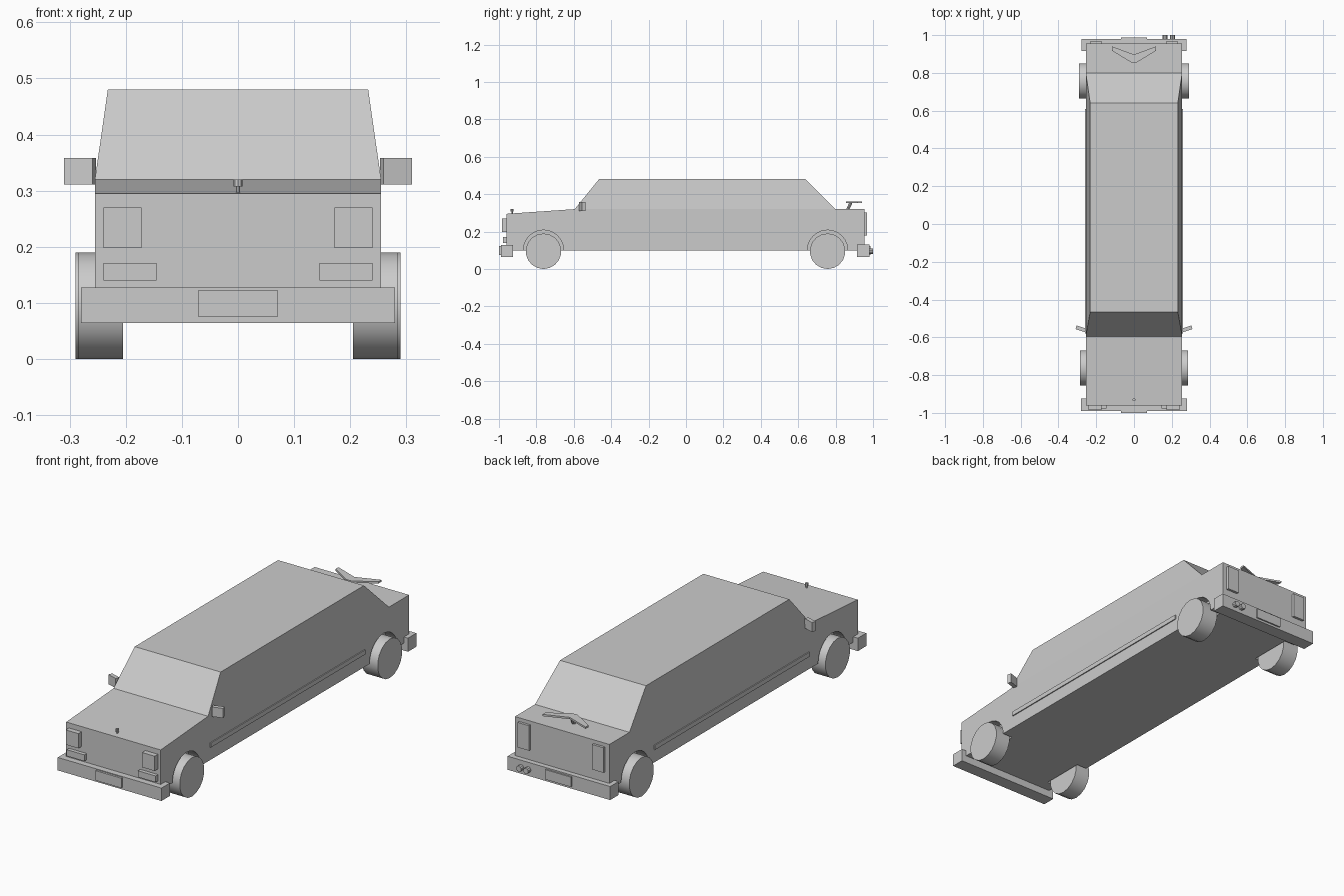
import bpy, bmesh, math
from mathutils import Vector

cube = bpy.data.objects.get("Cube")
if cube:
    bpy.data.objects.remove(cube, do_unlink=True)

GREY = (0.6, 0.6, 0.6, 1)
paint = bpy.data.materials.new("plain grey")
paint.use_nodes = True
paint.diffuse_color = GREY
paint.node_tree.nodes["Principled BSDF"].inputs["Base Color"].default_value = GREY


def finish(name, bm):
    bmesh.ops.recalc_face_normals(bm, faces=bm.faces)
    mesh = bpy.data.meshes.new(name)
    bm.to_mesh(mesh)
    bm.free()
    mesh.materials.append(paint)
    obj = bpy.data.objects.new(name, mesh)
    bpy.context.collection.objects.link(obj)
    return obj


def box(name, x, y, z, turn=0):
    """Box between the given limits, optionally turned about z."""
    bm = bmesh.new()
    bmesh.ops.create_cube(bm, size=1)
    bmesh.ops.scale(bm, vec=(x[1] - x[0], y[1] - y[0], z[1] - z[0]), verts=bm.verts)
    obj = finish(name, bm)
    obj.location = [(a + b) / 2 for a, b in (x, y, z)]
    obj.rotation_euler.z = turn
    return obj


def rod(name, start, end, radius, sides, smooth=True):
    """Cylinder between two points."""
    start, end = Vector(start), Vector(end)
    bm = bmesh.new()
    bmesh.ops.create_cone(bm, cap_ends=True, segments=sides, radius1=radius,
                          radius2=radius, depth=(end - start).length)
    obj = finish(name, bm)
    obj.location = (start + end) / 2
    obj.rotation_euler = (end - start).to_track_quat("Z", "Y").to_euler()
    if smooth:
        bpy.ops.object.select_all(action="DESELECT")
        obj.select_set(True)
        bpy.context.view_layer.objects.active = obj
        bpy.ops.object.shade_smooth_by_angle(angle=math.radians(35))
    return obj


# Body: lower side profile, with a cabin that narrows towards the roof
LOWER = [(-0.96, 0.1), (0.955, 0.1), (0.955, 0.32), (0.8, 0.32), (-0.595, 0.32), (-0.96, 0.295)]
ROOF = [(0.64, 0.48), (-0.465, 0.48)]
bm = bmesh.new()
sides = []
for s in (-1, 1):
    low = [bm.verts.new((s * 0.255, y, z)) for y, z in LOWER]
    top = [bm.verts.new((s * 0.232, y, z)) for y, z in ROOF]
    bm.faces.new(low)
    bm.faces.new([low[4], low[3]] + top)
    sides.append(low[:4] + top + low[4:])
a, b = sides
for i in range(len(a)):
    j = (i + 1) % len(a)
    bm.faces.new([a[i], a[j], b[j], b[i]])
body = finish("body", bm)

# Wheels and the arches cut out around them
AXLES = (("front", -0.762, 0.285), ("rear", 0.757, 0.29))
for end, y, outer in AXLES:
    for side, s in (("right", -1), ("left", 1)):
        cutter = rod("arch_cutter", (s * 0.2, y, 0.1), (s * 0.32, y, 0.1), 0.108, 24)
        cutter.hide_render = True
        mod = body.modifiers.new("arch", "BOOLEAN")
        mod.operation = "DIFFERENCE"
        mod.solver = "EXACT"
        mod.object = cutter
        bpy.context.view_layer.objects.active = body
        bpy.ops.object.modifier_apply(modifier=mod.name)
        bpy.data.objects.remove(cutter, do_unlink=True)
        rod(f"{end}_{side}_wheel", (s * 0.205, y, 0.095), (s * outer, y, 0.095), 0.095, 18)

# Bumpers and plates
box("front_bumper", (-0.28, 0.28), (-0.99, -0.925), (0.064, 0.127))
box("rear_bumper", (-0.277, 0.277), (0.915, 0.98), (0.064, 0.13))
box("front_plate", (-0.07, 0.07), (-1.0, -0.985), (0.075, 0.123))
box("rear_plate", (-0.07, 0.07), (0.975, 0.987), (0.075, 0.123))

# Paired lamps, side trim and mirrors
for side, s in (("right", -1), ("left", 1)):
    def pair(lo, hi):
        return sorted((s * lo, s * hi))
    box(f"{side}_headlight", pair(0.172, 0.24), (-0.985, -0.95), (0.198, 0.27))
    box(f"{side}_front_indicator", pair(0.145, 0.24), (-0.978, -0.95), (0.14, 0.171))
    box(f"{side}_tail_light", pair(0.17, 0.232), (0.945, 0.967), (0.18, 0.302))
    box(f"{side}_side_trim", pair(0.25, 0.26), (-0.58, 0.61), (0.163, 0.185))
    box(f"{side}_mirror", pair(0.255, 0.308), (-0.565, -0.545), (0.311, 0.358),
        turn=s * math.radians(18))

# Exhaust tips
for i, x in enumerate((0.165, 0.203)):
    rod(f"exhaust_tip_{i + 1}", (x, 0.95, 0.095), (x, 1.0, 0.095), 0.014, 10)

# Hood ornament
rod("ornament_stem", (0, -0.93, 0.285), (0, -0.93, 0.31), 0.004, 8)
rod("ornament_head", (0, -0.93, 0.307), (0, -0.93, 0.32), 0.008, 8)

# Swept-wing aerial on the trunk
WING = [(0, 0.897), (0.116, 0.94), (0.116, 0.917), (0.014, 0.855)]
bm = bmesh.new()
outline = WING + [(-x, y) for x, y in reversed(WING[1:])]
face = bm.faces.new([bm.verts.new((x, y, 0.353)) for x, y in outline])
grown = bmesh.ops.extrude_face_region(bm, geom=[face])["geom"]
bmesh.ops.translate(bm, vec=(0, 0, 0.009),
                    verts=[v for v in grown if isinstance(v, bmesh.types.BMVert)])
finish("aerial_wing", bm)
rod("aerial_mast", (0, 0.863, 0.315), (0, 0.882, 0.356), 0.008, 8)
